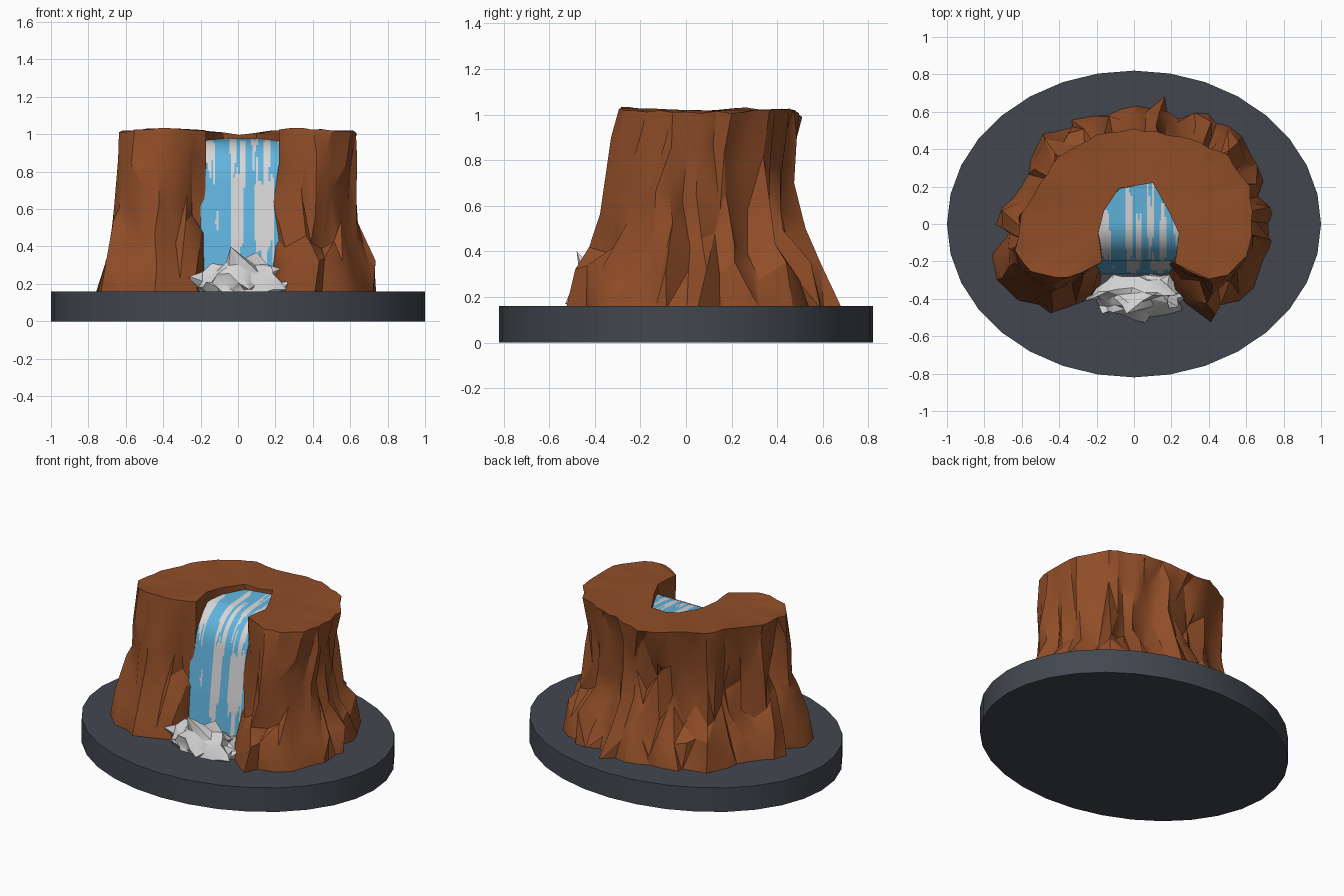
import bpy, bmesh, math, random
from mathutils import Vector

random.seed(5)
cube = bpy.data.objects.get("Cube")
if cube:
    bpy.data.objects.remove(cube, do_unlink=True)


def material(name, r, g, b):
    mat = bpy.data.materials.new(name)
    mat.use_nodes = True
    mat.diffuse_color = (r, g, b, 1)
    node = mat.node_tree.nodes["Principled BSDF"]
    node.inputs["Base Color"].default_value = (r, g, b, 1)
    node.inputs["Roughness"].default_value = 0.8
    return mat


SLATE = material("slate", 0.055, 0.062, 0.078)
ROCK = material("red_brown_rock", 0.28, 0.075, 0.021)
BLUE = material("water_blue", 0.12, 0.46, 0.74)
STREAK = material("water_streak", 0.68, 0.68, 0.68)
FOAM = material("foam_grey", 0.66, 0.66, 0.66)


def finish(bm, name, mats, angle):
    mesh = bpy.data.meshes.new(name)
    bm.to_mesh(mesh)
    bm.free()
    for mat in mats:
        mesh.materials.append(mat)
    obj = bpy.data.objects.new(name, mesh)
    bpy.context.collection.objects.link(obj)
    bpy.ops.object.select_all(action="DESELECT")
    obj.select_set(True)
    bpy.context.view_layer.objects.active = obj
    bpy.ops.object.shade_smooth_by_angle(angle=math.radians(angle))


def resample(points, step):
    """Split every segment of an open path into equal pieces."""
    out = []
    for a, b in zip(points, points[1:]):
        a, b = Vector(a), Vector(b)
        count = max(1, round((b - a).length / step))
        out += [a.lerp(b, i / count) for i in range(count)]
    return out


def jitter(amount):
    return random.uniform(-amount, amount)


# Oval base plate
bm = bmesh.new()
bmesh.ops.create_cone(bm, cap_ends=True, segments=32, radius1=1, radius2=1, depth=0.16)
for v in bm.verts:
    v.co.y *= 0.82
    v.co.z += 0.08
finish(bm, "base_plate", [SLATE], 30)

# Horseshoe cliff: rim outline, then rings of ridged columns down to the base
outer = [(0.22, -0.21), (0.35, -0.28), (0.5, -0.27), (0.6, -0.17), (0.63, 0), (0.62, 0.2),
         (0.5, 0.36), (0.3, 0.46), (0, 0.51), (-0.2, 0.48), (-0.4, 0.36), (-0.5, 0.22),
         (-0.6, 0.05), (-0.63, -0.14), (-0.55, -0.25), (-0.35, -0.28), (-0.17, -0.2)]
inner = [outer[-1], (-0.19, -0.05), (-0.16, 0.07), (-0.08, 0.19), (0.1, 0.22),
         (0.18, 0.08), (0.24, -0.05), outer[0]]
rim = resample(outer, 0.06)
n_outer = len(rim)
rim += resample(inner, 0.1)
n = len(rim)
normals = []
for i in range(n):
    d = (rim[(i + 1) % n] - rim[i - 1]).normalized()
    normals.append(Vector((d.y, -d.x)))
ridge = [random.choice((-1, -0.5, 0.6, 1)) for p in rim]

# height, outward shift, ridge size
levels = [(0.995, 0, 0.008), (0.84, -0.02, 0.035), (0.64, -0.025, 0.045), (0.46, -0.01, 0.05),
          (0.29, 0.05, 0.045), (0.15, 0.075, 0.05)]
bm = bmesh.new()
rings = []
for k, (z, shift, size) in enumerate(levels):
    ring = []
    for i, p in enumerate(rim):
        nrm = normals[i]
        height = z
        if 0 < i < n_outer:
            beside = min(1, max(0, (abs(p.x) - 0.18) / 0.2))
            front = max(0, -nrm.y) * 0.14 * math.sqrt(1 - z) * beside
            back = shift * max(0, nrm.y) * 0.9
            move = shift + front + back + size * (0.65 * ridge[i] + jitter(0.5))
            p = p + nrm * move
            if k:
                p = p + Vector((-nrm.y, nrm.x)) * jitter(0.024)
            if 0 < k < len(levels) - 1:
                height += jitter(0.08)
        elif k:
            p = p + Vector((jitter(0.012), jitter(0.012)))
            if p.y < -0.15:
                p.y -= max(0, shift) * 0.6
            if p.x > 0 and z < 0.7:
                p.x -= 0.03
        if k == 0:
            swell = math.sin(math.pi * min(1, abs(p.x) / 0.75))
            height += 0.035 * swell - 0.01 * max(0, p.y) + jitter(0.006)
        ring.append(bm.verts.new((p.x, p.y, height)))
    rings.append(ring)
for upper, lower in zip(rings, rings[1:]):
    for i in range(n):
        j = (i + 1) % n
        a, b, c, d = upper[i], lower[i], lower[j], upper[j]
        tris = random.choice([((a, b, c), (a, c, d)), ((a, b, d), (b, c, d))])
        for tri in tris:
            bm.faces.new(tri)


def across(i):
    """Index of the channel point that faces outer point i."""
    return (n - round(i / n_outer * (n - n_outer))) % n


for ring in (rings[0], rings[-1]):
    for i in range(n_outer):
        p, q = across(i), across(i + 1)
        for tri in ((i, i + 1, p), (i + 1, q, p)):
            if len(set(tri)) == 3:
                bm.faces.new([ring[t] for t in tri])
bmesh.ops.recalc_face_normals(bm, faces=bm.faces)
finish(bm, "cliff", [ROCK], 30)

# Waterfall sheet: level stream, rounded lip, then a long drop
path = [(0.26, 0.98), (0.02, 0.965)]
for i in range(1, 9):
    a = math.radians(10 * i)
    path.append((0.02 - 0.22 * math.sin(a), 0.725 + 0.24 * math.cos(a)))
path += [(-0.24, 0.45), (-0.27, 0.15)]
line = resample(path, 0.018)
COLS, X0, X1 = 48, -0.2, 0.26
# streak bands: left, right, upper row and lower row as shares of the sheet
bands = [(0, 0.17, 0.18, 0.42), (0.34, 0.42, 0.05, 0.4), (0.35, 0.5, 0.4, 0.8),
         (0.4, 0.46, 0.75, 0.95), (0.46, 0.53, 0.22, 0.5), (0.58, 0.66, 0.08, 0.35),
         (0.62, 0.85, 0.42, 0.8), (0.72, 0.82, 0.15, 0.45), (0.7, 0.78, 0.75, 1),
         (0.89, 0.95, 0.1, 0.32), (0.16, 0.21, 0.62, 0.7)]
bm = bmesh.new()
grid = [[bm.verts.new((X0 + (X1 - X0) * c / COLS, p.x, p.y)) for c in range(COLS + 1)]
        for p in line]
for c in range(COLS):
    u = (c + 0.5) / COLS
    spans = [(s + jitter(0.07), e + jitter(0.07)) for l, r, s, e in bands if l <= u <= r]
    for r in range(len(line) - 1):
        f = bm.faces.new((grid[r][c], grid[r + 1][c], grid[r + 1][c + 1], grid[r][c + 1]))
        t = r / len(line)
        f.material_index = int(any(s < t < e for s, e in spans))
finish(bm, "waterfall", [BLUE, STREAK], 40)

# Splash at the foot: jagged mound whose nearest points are pulled out into crests
tips = [(-0.04, -0.48, 0.4), (-0.26, -0.41, 0.24), (0.1, -0.38, 0.37), (0.29, -0.38, 0.22),
        (-0.14, -0.36, 0.31), (0.23, -0.38, 0.28), (0.06, -0.53, 0.17), (-0.17, -0.48, 0.21),
        (0.26, -0.46, 0.17), (-0.24, -0.36, 0.17), (0.19, -0.27, 0.25), (-0.11, -0.27, 0.26)]
bm = bmesh.new()
bmesh.ops.create_icosphere(bm, subdivisions=3, radius=1)
for v in bm.verts:
    k = random.uniform(0.78, 1.1)
    v.co = Vector((0.02 + 0.23 * k * v.co.x, -0.385 + 0.12 * k * v.co.y,
                   max(0.15, 0.17 + 0.15 * k * v.co.z)))
free = [v for v in bm.verts if v.co.z > 0.155]
for tip in map(Vector, tips):
    near = min(free, key=lambda v: (v.co - tip).length)
    near.co = tip
    free.remove(near)
    for edge in near.link_edges:
        side = edge.other_vert(near)
        if side in free:
            side.co = side.co.lerp(tip, 0.25)
finish(bm, "splash_foam", [FOAM], 25)
